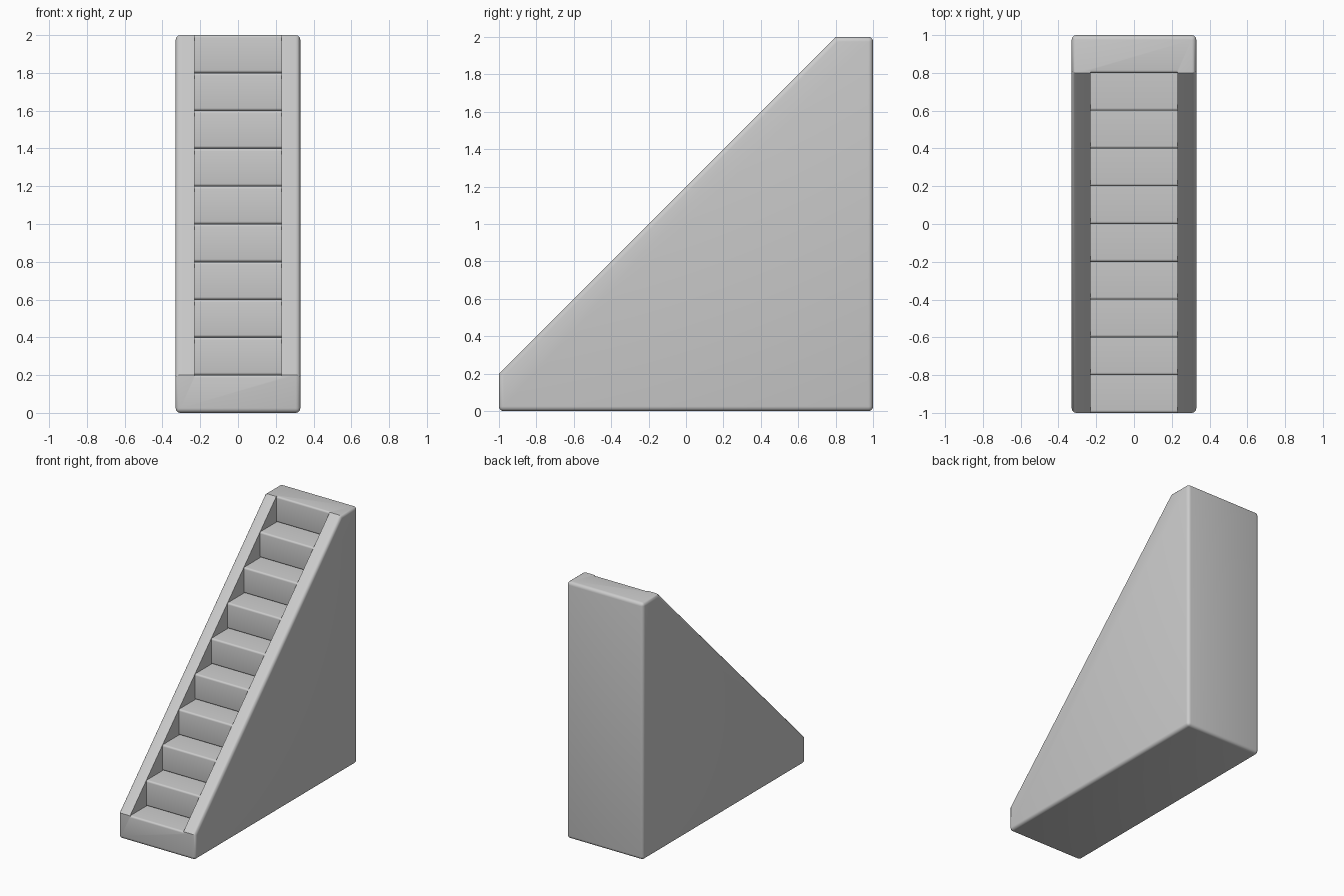
import bpy, bmesh, math

if "Cube" in bpy.data.objects:
    bpy.data.objects.remove(bpy.data.objects["Cube"])

STEP, COUNT, R = 0.2, 9, 0.014


def prism(name, profile, half_width):
    """Extrude a (y, z) profile symmetrically along x."""
    bm = bmesh.new()
    face = bm.faces.new([bm.verts.new((-half_width, y, z)) for y, z in profile])
    ext = bmesh.ops.extrude_face_region(bm, geom=[face])
    moved = [v for v in ext["geom"] if isinstance(v, bmesh.types.BMVert)]
    bmesh.ops.translate(bm, verts=moved, vec=(2 * half_width, 0, 0))
    bmesh.ops.recalc_face_normals(bm, faces=bm.faces)
    mesh = bpy.data.meshes.new(name)
    bm.to_mesh(mesh)
    bm.free()
    obj = bpy.data.objects.new(name, mesh)
    bpy.context.collection.objects.link(obj)
    return obj


# Solid staircase body with sloping sides, rounded on its square edges
body = prism("staircase", [(-1, 0), (1, 0), (1, 2), (0.8, 2), (-1, 0.2)], 0.33)
bm = bmesh.new()
bm.from_mesh(body.data)
edges = [e for e in bm.edges if e.calc_face_angle() > math.radians(60)]
bmesh.ops.bevel(bm, geom=edges, offset=0.025, offset_type='OFFSET',
                segments=4, profile=0.5, affect='EDGES')
bm.to_mesh(body.data)
bm.free()

# Stepped cutter: rounded nosings and a small undercut below each riser
profile = [(-1.2, STEP - R)]
for i in range(COUNT + 1):
    y, z = -1 + i * STEP, (i + 1) * STEP
    for k in range(5):
        a = math.radians(180 - 22.5 * k)
        profile.append((y + R + R * math.cos(a), z - R + R * math.sin(a)))
    if i < COUNT:
        ny = y + STEP
        for k in range(5):
            a = math.radians(270 - 22.5 * k)
            profile.append((ny + R + R * math.cos(a), z + R + R * math.sin(a)))
profile += [(0.8 + R, 2.3), (-1.2, 2.3)]
cutter = prism("step_cutter", profile, 0.23)
cutter.hide_render = True

# Cut the steps out between the two side walls
bpy.context.view_layer.objects.active = body
body.select_set(True)
mod = body.modifiers.new("steps", 'BOOLEAN')
mod.operation = 'DIFFERENCE'
mod.solver = 'EXACT'
mod.object = cutter
bpy.ops.object.modifier_apply(modifier=mod.name)
bpy.data.objects.remove(cutter)
bpy.ops.object.shade_smooth_by_angle(angle=math.radians(30))
